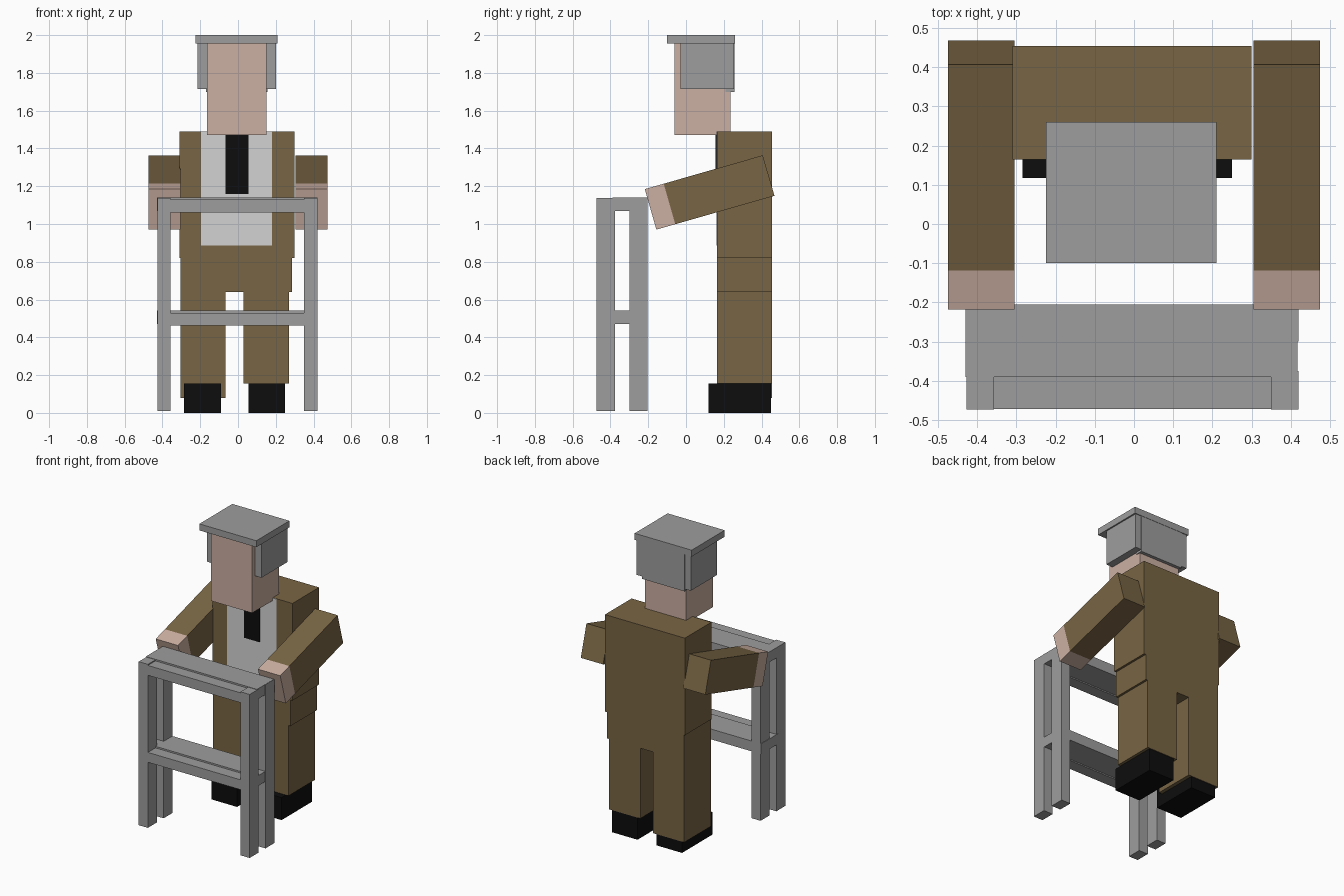
import bpy, bmesh
from math import radians
from mathutils import Matrix

cube = bpy.data.objects.get("Cube")
if cube:
    bpy.data.objects.remove(cube, do_unlink=True)


def material(name, rgb):
    m = bpy.data.materials.new(name)
    m.use_nodes = True
    m.diffuse_color = (*rgb, 1)
    bsdf = m.node_tree.nodes["Principled BSDF"]
    bsdf.inputs["Base Color"].default_value = (*rgb, 1)
    bsdf.inputs["Roughness"].default_value = 0.9
    return m


brown = material("brown suit", (0.19, 0.13, 0.058))
grey = material("grey", (0.34, 0.34, 0.34))
white = material("shirt white", (0.65, 0.65, 0.65))
skin = material("skin", (0.60, 0.43, 0.36))
black = material("black", (0.004, 0.004, 0.004))


def box(name, mat, x, y, z):
    """Box spanning the given (low, high) range on each axis."""
    centre = [(a + b) / 2 for a, b in (x, y, z)]
    size = [b - a for a, b in (x, y, z)]
    bm = bmesh.new()
    bmesh.ops.create_cube(bm, size=1, matrix=Matrix.Diagonal((*size, 1)))
    mesh = bpy.data.meshes.new(name)
    bm.to_mesh(mesh)
    bm.free()
    mesh.materials.append(mat)
    ob = bpy.data.objects.new(name, mesh)
    ob.location = centre
    bpy.context.collection.objects.link(ob)
    return ob


# Suit body
body_y = (0.165, 0.455)
box("torso", brown, (-0.31, 0.30), body_y, (0.82, 1.49))
box("hips", brown, (-0.305, 0.285), body_y, (0.64, 0.82))
box("right_leg", brown, (-0.305, -0.065), body_y, (0.08, 0.64))
box("left_leg", brown, (0.03, 0.27), body_y, (0.155, 0.64))

# Shirt and tie plates
box("shirt", white, (-0.195, 0.18), (0.161, 0.168), (0.885, 1.489))
box("tie", black, (-0.065, 0.055), (0.156, 0.163), (1.16, 1.475))

# Shoes
box("right_shoe", black, (-0.285, -0.09), (0.118, 0.45), (0, 0.155))
box("left_shoe", black, (0.055, 0.25), (0.118, 0.45), (0, 0.155))

# Head, hair and flat cap
box("head", skin, (-0.165, 0.15), (-0.06, 0.235), (1.47, 1.96))
box("right_hair", grey, (-0.215, -0.165), (-0.03, 0.255), (1.715, 1.96))
box("left_hair", grey, (0.15, 0.20), (-0.03, 0.255), (1.715, 1.96))
box("back_hair", grey, (-0.17, 0.155), (0.21, 0.258), (1.70, 1.96))
box("cap", grey, (-0.225, 0.21), (-0.10, 0.26), (1.955, 2.0))

# Arms reach forward and down, with a hand at the end of each
tilt = Matrix.Translation((0, 0.125, 1.167)) @ Matrix.Rotation(radians(16), 4, 'X')
for side, x in (("right", (-0.475, -0.305)), ("left", (0.305, 0.475))):
    for part, mat, y in (("sleeve", brown, (-0.221, 0.325)), ("hand", skin, (-0.325, -0.221))):
        ob = box(f"{side}_{part}", mat, x, y, (-0.1115, 0.1115))
        ob.matrix_world = tilt @ Matrix.Translation(ob.location)

# Walking frame posts
for side, x in (("right", (-0.427, -0.357)), ("left", (0.35, 0.42))):
    box(f"{side}_front_post", grey, x, (-0.473, -0.375), (0.01, 1.138))
    box(f"{side}_rear_post", grey, x, (-0.30, -0.203), (0.01, 1.14))

# Walking frame rails, upper and lower
for level, z in (("upper", 1.07), ("lower", 0.47)):
    box(f"{level}_front_rail", grey, (-0.357, 0.35), (-0.472, -0.39), (z - 0.008, z + 0.06))
    box(f"{level}_rear_rail", grey, (-0.43, 0.418), (-0.39, -0.205), (z, z + 0.071))
